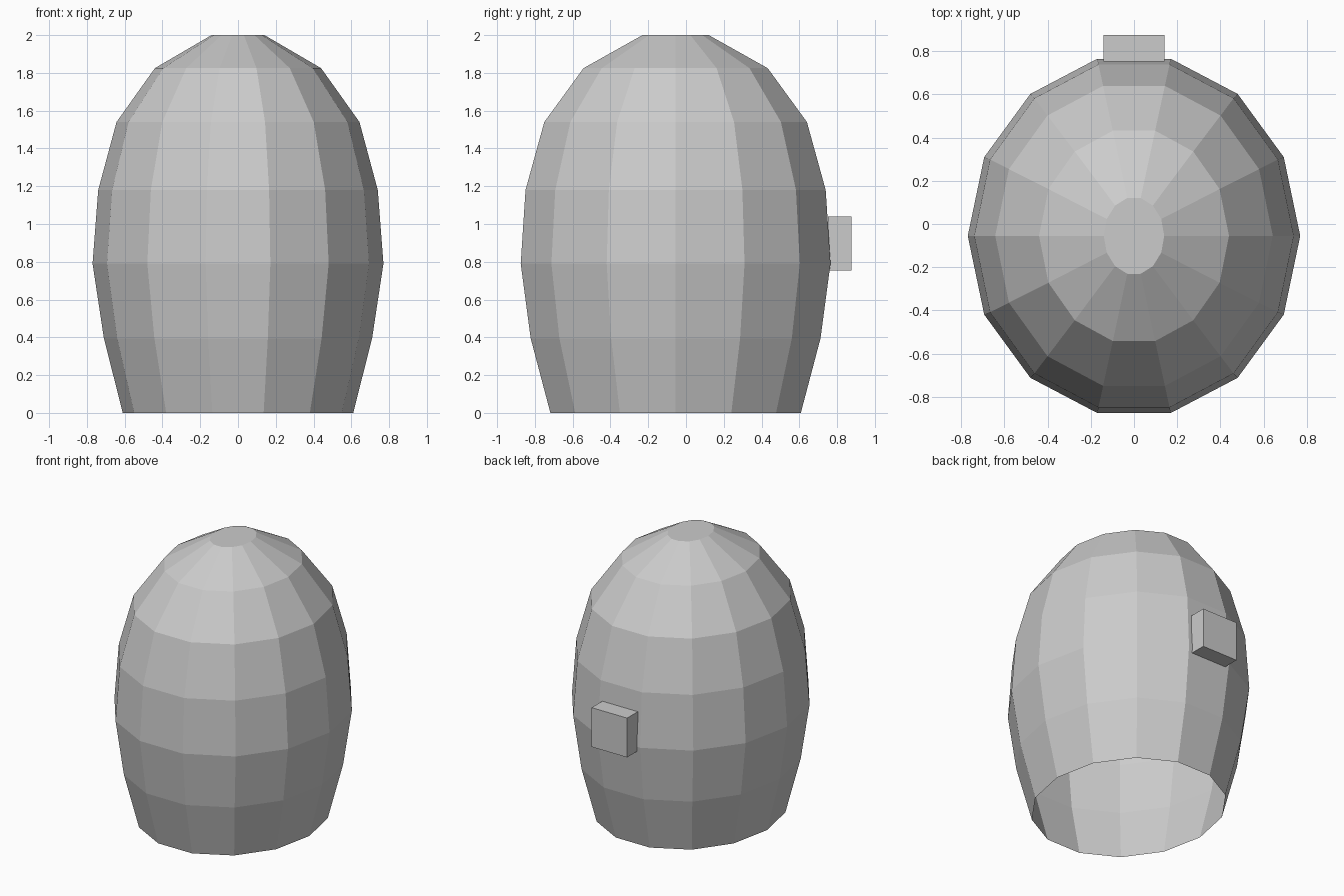
import bpy, bmesh, math

if "Cube" in bpy.data.objects:
    bpy.data.objects.remove(bpy.data.objects["Cube"])

SIDES = 14
CY = -0.055  # the body sits slightly forward of the origin

# Body profile: height, x radius, y radius
RINGS = [
    (0.00, 0.61, 0.68),
    (0.395, 0.71, 0.787),
    (0.79, 0.77, 0.841),
    (1.18, 0.74, 0.815),
    (1.54, 0.643, 0.713),
    (1.825, 0.44, 0.50),
    (2.00, 0.14, 0.18),
]


def add_object(name, bm):
    mesh = bpy.data.meshes.new(name)
    bm.to_mesh(mesh)
    bm.free()
    obj = bpy.data.objects.new(name, mesh)
    bpy.context.collection.objects.link(obj)
    return obj


# Dome shell: open at the bottom, flat cap on top
bm = bmesh.new()
loops = []
for z, rx, ry in RINGS:
    angles = [2 * math.pi * i / SIDES for i in range(SIDES)]
    loops.append([bm.verts.new((rx * math.cos(a), CY + ry * math.sin(a), z)) for a in angles])
for low, high in zip(loops, loops[1:]):
    for i in range(SIDES):
        j = (i + 1) % SIDES
        bm.faces.new((low[i], low[j], high[j], high[i]))
bm.faces.new(loops[-1])
add_object("dome_shell", bm)

# Small block on the back
bm = bmesh.new()
bmesh.ops.create_cube(bm, size=1)
bmesh.ops.scale(bm, vec=(0.284, 0.122, 0.284), verts=bm.verts)
bmesh.ops.translate(bm, vec=(0, 0.814, 0.897), verts=bm.verts)
add_object("back_block", bm)
